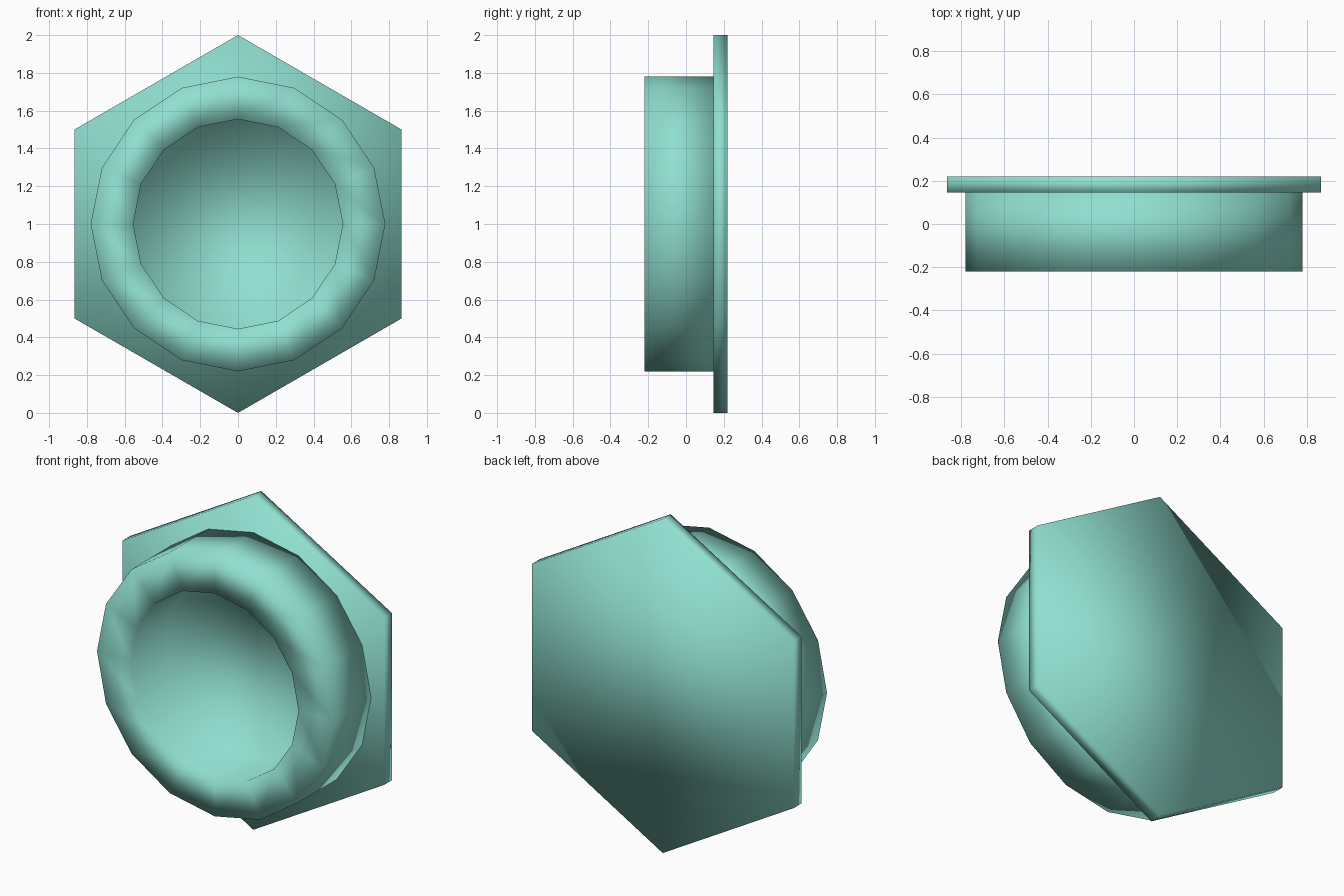
import bpy, bmesh, math

if "Cube" in bpy.data.objects:
    bpy.data.objects.remove(bpy.data.objects["Cube"])

mat = bpy.data.materials.new("mint_green")
mat.diffuse_color = (0.28, 0.74, 0.63, 1.0)
mat.use_nodes = True
mat.node_tree.nodes["Principled BSDF"].inputs["Base Color"].default_value = mat.diffuse_color

CENTRE_Z = 1.0


def lathe(name, profile, sides):
    """Closed solid around the y axis from (radius, y) rings, capped at both ends."""
    bm = bmesh.new()
    rings = []
    for r, y in profile:
        rings.append([bm.verts.new((r * math.sin(2 * math.pi * i / sides), y,
                                    CENTRE_Z + r * math.cos(2 * math.pi * i / sides)))
                      for i in range(sides)])
    for a, b in zip(rings, rings[1:]):
        for i in range(sides):
            j = (i + 1) % sides
            bm.faces.new((a[i], a[j], b[j], b[i]))
    bm.faces.new(rings[0])
    bm.faces.new(rings[-1])
    bmesh.ops.recalc_face_normals(bm, faces=bm.faces)
    for f in bm.faces:
        f.smooth = True
    me = bpy.data.meshes.new(name)
    bm.to_mesh(me)
    bm.free()
    me.materials.append(mat)
    ob = bpy.data.objects.new(name, me)
    bpy.context.collection.objects.link(ob)
    return ob


# hexagonal mounting plate at the back
lathe("hex_plate", [(1.0, 0.145), (1.0, 0.22)], 6)

# round socket: recessed floor, inner wall, front rim, outer wall
lathe("round_socket", [(0.555, 0.12), (0.555, -0.22), (0.78, -0.22), (0.78, 0.147)], 16)
